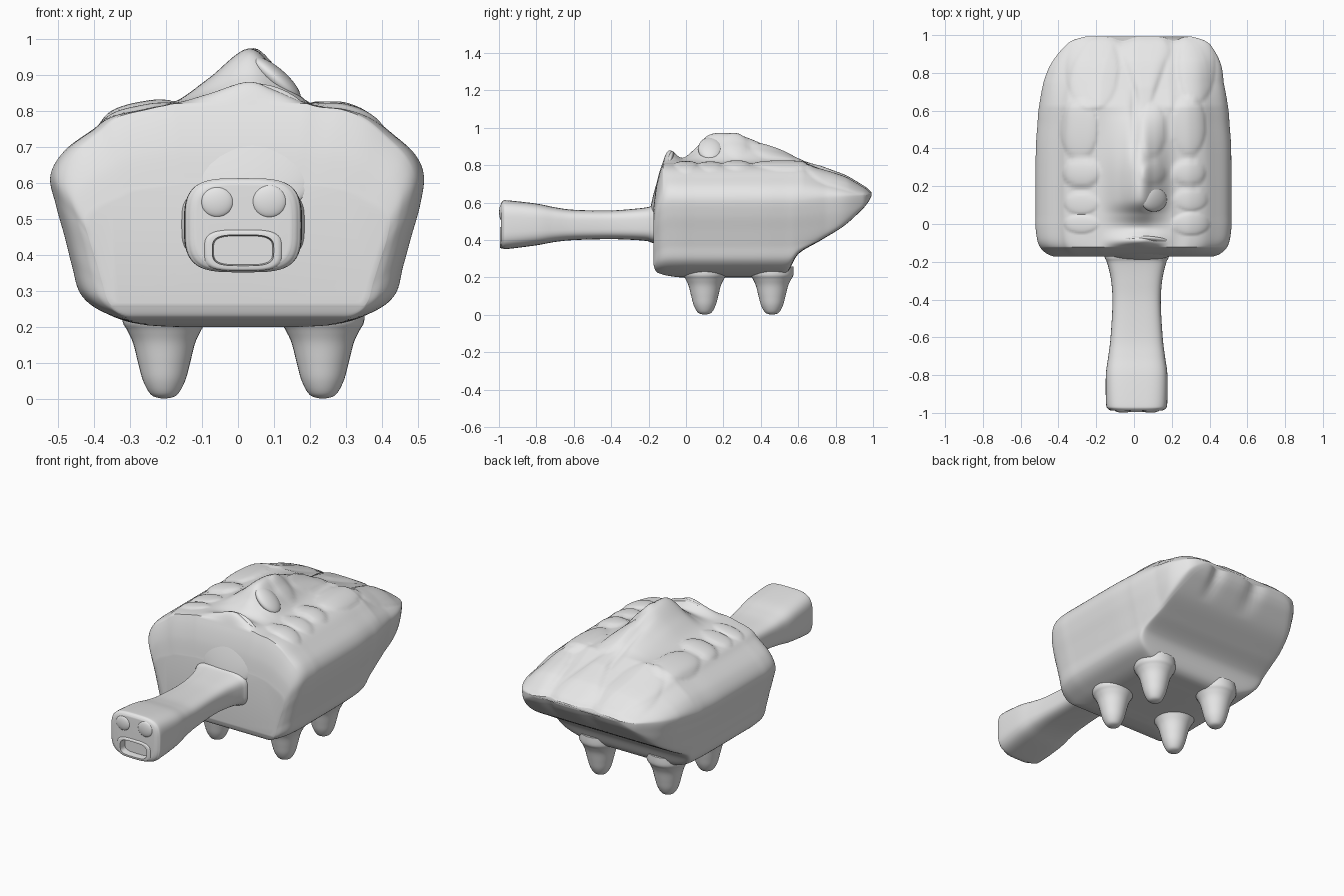
import bpy, bmesh, math

GREY = bpy.data.materials.new("plain_grey")
GREY.diffuse_color = (0.8, 0.8, 0.8, 1)


def clamp(v):
    return min(1, max(0, v))


def spline(pts, n, closed=False):
    """Catmull-Rom through points of any dimension."""
    m, out = len(pts), []
    for i in range(m if closed else m - 1):
        idx = [(i + k) % m if closed else min(max(i + k, 0), m - 1) for k in (-1, 0, 1, 2)]
        for s in range(n):
            t = s / n
            out.append([0.5 * (2 * b + (c - a) * t + (2 * a - 5 * b + 4 * c - d) * t * t
                               + (3 * b - a - 3 * c + d) * t ** 3)
                        for a, b, c, d in zip(*[pts[j] for j in idx])])
    if not closed:
        out.append(list(pts[-1]))
    return out


def smooth(ob, angle):
    bpy.ops.object.select_all(action='DESELECT')
    bpy.context.view_layer.objects.active = ob
    ob.select_set(True)
    bpy.ops.object.shade_smooth_by_angle(angle=math.radians(angle))


def loft(name, rings, angle=50):
    bm = bmesh.new()
    vs = [[bm.verts.new(p) for p in r] for r in rings]
    n = len(rings[0])
    for a, b in zip(vs, vs[1:]):
        for j in range(n):
            bm.faces.new((a[j], a[(j + 1) % n], b[(j + 1) % n], b[j]))
    bm.faces.new(vs[0])
    bm.faces.new(vs[-1])
    bmesh.ops.recalc_face_normals(bm, faces=bm.faces)
    me = bpy.data.meshes.new(name)
    bm.to_mesh(me)
    bm.free()
    ob = bpy.data.objects.new(name, me)
    bpy.context.collection.objects.link(ob)
    me.materials.append(GREY)
    smooth(ob, angle)
    return ob


def ellipsoid(name, loc, size, rot=(0, 0, 0)):
    bpy.ops.mesh.primitive_uv_sphere_add(segments=40, ring_count=24, location=loc, rotation=rot)
    ob = bpy.context.object
    ob.name = name
    ob.scale = size
    ob.data.materials.append(GREY)
    smooth(ob, 60)
    return ob


# body: widest cross-section (x, z), swept front to back
profile = spline([(0.03, 0.97), (0.11, 0.905), (0.20, 0.822), (0.30, 0.805), (0.37, 0.78), (0.43, 0.735),
                  (0.49, 0.68), (0.515, 0.62), (0.505, 0.54), (0.48, 0.45), (0.458, 0.37), (0.435, 0.29),
                  (0.37, 0.24), (0.25, 0.205), (0, 0.20), (-0.25, 0.205), (-0.37, 0.24), (-0.435, 0.29),
                  (-0.46, 0.37), (-0.48, 0.45), (-0.505, 0.54), (-0.52, 0.62), (-0.48, 0.69), (-0.40, 0.75),
                  (-0.35, 0.785), (-0.25, 0.808), (-0.17, 0.828), (-0.08, 0.89)], 7, True)
# y, top, bottom, widest height, half width
stations = spline([(-0.172, 0.60, 0.26, 0.50, 0.42), (-0.158, 0.70, 0.23, 0.56, 0.455),
                   (-0.13, 0.80, 0.218, 0.60, 0.487), (-0.09, 0.88, 0.208, 0.62, 0.505),
                   (-0.02, 0.84, 0.20, 0.62, 0.515), (0.05, 0.89, 0.20, 0.62, 0.515),
                   (0.13, 0.965, 0.20, 0.62, 0.515), (0.27, 0.965, 0.20, 0.62, 0.515),
                   (0.42, 0.91, 0.20, 0.62, 0.513), (0.53, 0.865, 0.21, 0.62, 0.505),
                   (0.60, 0.83, 0.32, 0.62, 0.50), (0.72, 0.78, 0.395, 0.63, 0.48),
                   (0.84, 0.735, 0.47, 0.635, 0.45), (0.93, 0.695, 0.55, 0.64, 0.395),
                   (0.97, 0.675, 0.595, 0.642, 0.35), (0.992, 0.655, 0.635, 0.645, 0.28)], 9)

# raised lobes on the top: x, y, radius x, radius y, height
lobes = [(-0.28, 0.27, 0.10, 0.08, 0.022), (-0.28, 0.11, 0.09, 0.06, 0.012), (-0.28, 0.0, 0.09, 0.05, 0.012),
         (0.10, 0.27, 0.07, 0.06, 0.015), (0.29, 0.27, 0.09, 0.07, 0.018), (0.30, 0.13, 0.09, 0.06, 0.012),
         (0.30, 0.0, 0.10, 0.06, 0.014), (-0.29, 0.50, 0.10, 0.16, 0.02), (0.10, 0.50, 0.07, 0.14, 0.015),
         (0.29, 0.52, 0.09, 0.16, 0.018), (0.33, 0.84, 0.10, 0.20, 0.02), (-0.22, 0.82, 0.14, 0.22, 0.015)]


def lift(x, y):
    h = 0
    for cx, cy, rx, ry, a in lobes:
        r = ((x - cx) / rx) ** 2 + ((y - cy) / ry) ** 2
        h += a * math.sqrt(max(0, 1 - r))
    # fan-shaped panel at the rear
    if y > 0.6:
        e = abs(x - 0.06) / (0.02 + 0.36 * (y - 0.6))
        h += 0.018 * max(0, 1 - e ** 4) * clamp((y - 0.6) * 8)
    # crease along the ridge
    return h - 0.012 * math.exp(-(x / 0.015) ** 2) * clamp((y - 0.3) * 8) * clamp((0.75 - y) * 8)


rings = []
for y, top, bot, mid, half in stations:
    shoulder = min(top, 0.82)
    soft = 0.05 * clamp((y - 0.5) / 0.1)
    ring = []
    for px, pz in profile:
        x = px * half / 0.515 + 0.025 * clamp((y - 0.75) / 0.2)
        if pz < 0.62:
            # the floor and the sloping rear wall cut the hull off from below
            d = pz + (mid - 0.62) * (pz - 0.2) / 0.42 - bot
            z = min(mid, bot + 0.5 * (d + math.sqrt(d * d + soft * soft)))
        else:
            z = mid + (min(pz, 0.82) - 0.62) * (shoulder - mid) / 0.20
            if pz > 0.82:
                z += (pz - 0.82) * max(0, top - 0.82) / 0.15
            z += lift(x, y) * clamp((pz - 0.62) / 0.12) * clamp((0.985 - y) / 0.12)
        # scalloped rear edge
        notch = math.exp(-((x + 0.06) / 0.05) ** 2) + math.exp(-((x - 0.21) / 0.04) ** 2)
        ring.append((x, y - 0.022 * notch * clamp((y - 0.85) / 0.12), z))
    rings.append(ring)
rings.insert(0, [(x * 0.96, y - 0.001, 0.45 + (z - 0.45) * 0.96) for x, y, z in rings[0]])
loft("body", rings)

# crest pieces lying on the roof and the arched panel on the front
ellipsoid("crest_disc", (0.105, 0.13, 0.888), (0.088, 0.065, 0.03), (0, 0.72, 0))
ellipsoid("front_arch", (0.04, -0.128, 0.69), (0.20, 0.032, 0.195), (-0.30, 0, 0))

# legs: lathed with a flared root sunk into the body
leg = spline([(0.008, 0.002), (0.036, 0.012), (0.058, 0.05), (0.072, 0.10), (0.086, 0.155),
              (0.102, 0.19), (0.115, 0.215), (0.115, 0.26)], 5)
for side, x in (("left", -0.205), ("right", 0.235)):
    for end, y in (("front", 0.10), ("rear", 0.46)):
        loft(f"{end}_{side}_leg", [[(x + r * math.cos(a), y + r * math.sin(a), z)
             for a in [k * math.tau / 32 for k in range(32)]] for r, z in leg])


def squircle(cx, cz, rx, rz, y, n=56, p=0.55):
    def f(v):
        return math.copysign(abs(v) ** p, v)
    return [(cx + rx * f(math.cos(k * math.tau / n)), y, cz + rz * f(math.sin(k * math.tau / n)))
            for k in range(n)]


# handle: y, half width, low z, high z
grip = spline([(-0.988, 0.135, 0.365, 0.598), (-0.978, 0.152, 0.355, 0.61), (-0.95, 0.162, 0.353, 0.612),
               (-0.80, 0.163, 0.372, 0.595), (-0.70, 0.15, 0.39, 0.575), (-0.60, 0.138, 0.40, 0.562),
               (-0.42, 0.128, 0.405, 0.558), (-0.30, 0.135, 0.402, 0.565), (-0.21, 0.155, 0.395, 0.575),
               (-0.18, 0.168, 0.385, 0.585), (-0.14, 0.18, 0.375, 0.595)], 6)
grip.insert(0, (-0.9885, 0.128, 0.371, 0.592))
handle = loft("handle", [squircle(0.014, (a + b) / 2, w, (b - a) / 2, y) for y, w, a, b in grip])

# face on the handle end: bulging eyes, lips and a sunken mouth
ellipsoid("left_eye", (-0.058, -0.985, 0.547), (0.045, 0.014, 0.042))
ellipsoid("right_eye", (0.087, -0.985, 0.549), (0.047, 0.014, 0.045))
lip = [(-0.975, 1.11), (-0.988, 1.10), (-0.993, 1.05), (-0.995, 0.98), (-0.995, 0.80)]
lips = loft("lips", [squircle(0.014, 0.413, 0.098 * s, 0.052 * s, y) for y, s in lip])
cut = loft("mouth_cutter", [squircle(0.014, 0.413, w, h, y)
                            for y, w, h in ((-1.05, 0.09, 0.047), (-0.955, 0.082, 0.04))])
for ob in (handle, lips):
    mod = ob.modifiers.new("mouth", 'BOOLEAN')
    mod.operation = 'DIFFERENCE'
    mod.object = cut
    mod.solver = 'EXACT'
    bpy.context.view_layer.objects.active = ob
    bpy.ops.object.modifier_apply(modifier="mouth")
    smooth(ob, 35)
bpy.data.objects.remove(cut)
